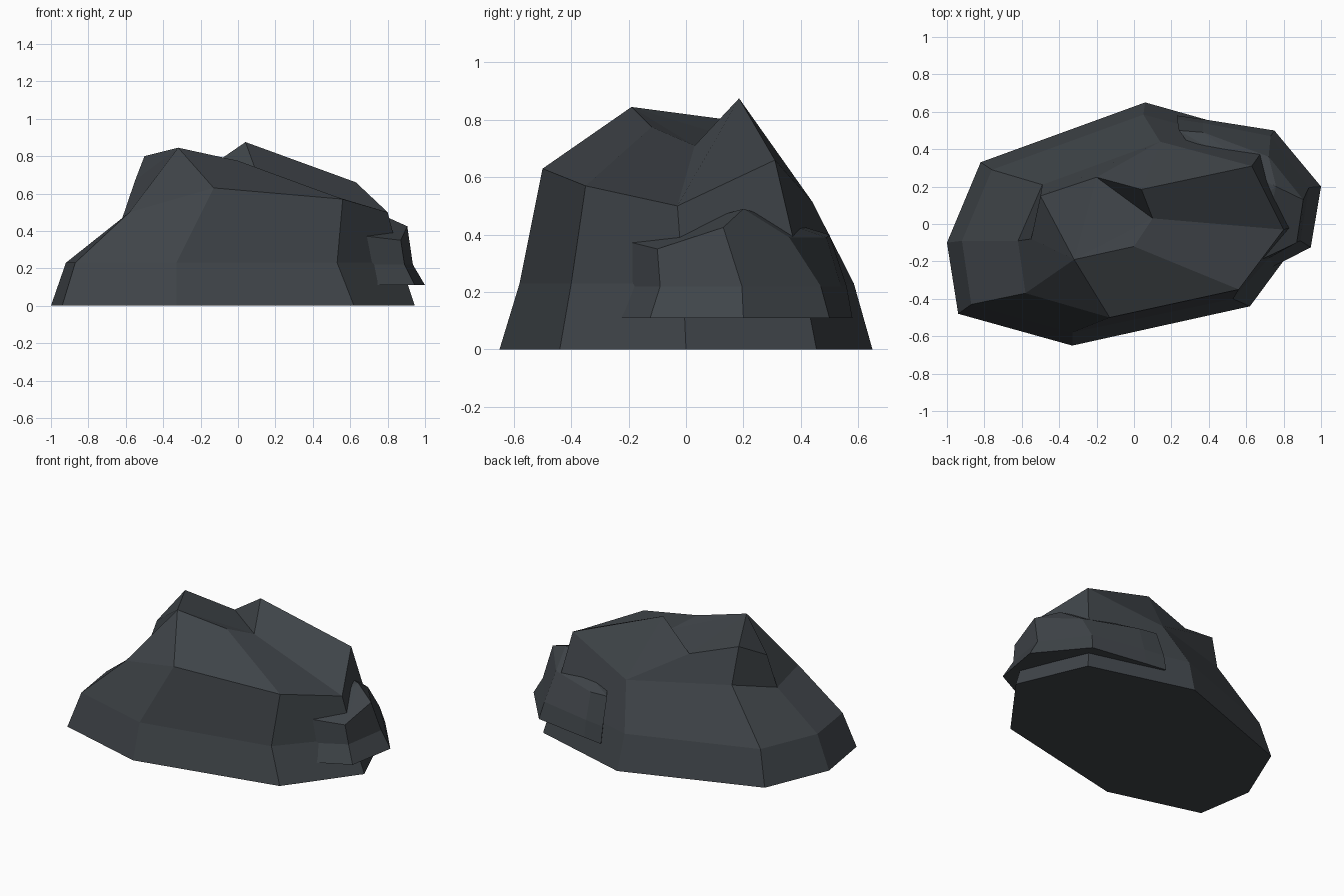
import bpy, bmesh

if "Cube" in bpy.data.objects:
    bpy.data.objects.remove(bpy.data.objects["Cube"])

slate = bpy.data.materials.new("dark slate")
slate.diffuse_color = (0.05, 0.058, 0.066, 1)
slate.use_nodes = True
slate.node_tree.nodes["Principled BSDF"].inputs["Base Color"].default_value = slate.diffuse_color


def rock(name, rings, cap=None):
    """Skin closed rings from bottom to top; cap(bm, top_ring) closes the top."""
    bm = bmesh.new()
    loops = [[bm.verts.new(p) for p in ring] for ring in rings]
    for low, high in zip(loops, loops[1:]):
        n = len(low)
        for i in range(n):
            j = (i + 1) % n
            bm.faces.new((low[i], low[j], high[j], high[i]))
    bm.faces.new(loops[0][::-1])
    if cap:
        cap(bm, loops[-1])
    else:
        bm.faces.new(loops[-1])
    bmesh.ops.triangulate(bm, faces=[f for f in bm.faces if len(f.verts) > 4])
    bmesh.ops.recalc_face_normals(bm, faces=bm.faces)
    mesh = bpy.data.meshes.new(name)
    bm.to_mesh(mesh)
    bm.free()
    mesh.materials.append(slate)
    ob = bpy.data.objects.new(name, mesh)
    bpy.context.collection.objects.link(ob)
    return ob


def flat(points, z):
    return [(x, y, z) for x, y in points]


# Main boulder: foot, belt and shoulder outlines
foot = flat([(-1, -.10), (-.94, -.48), (-.33, -.65), (.62, -.44),
             (.945, 0), (.75, .455), (.06, .65), (-.82, .33)], 0)
belt = flat([(-.92, -.09), (-.87, -.43), (-.33, -.58), (.53, -.40),
             (.87, -.01), (.70, .41), (.05, .585), (-.76, .29)], .23)
shoulder = [(-.62, -.09, .465), (-.58, -.37, .50), (-.13, -.50, .63), (.56, -.35, .57),
            (.80, -.03, .50), (.63, .31, .66), (.14, .44, .515), (-.49, .21, .56)]


# Two peaks with a saddle between them
def crest(bm, r):
    p1, q, v, p2, b, c, d = [bm.verts.new(p) for p in (
        (-.32, -.19, .845), (0, -.12, .775), (.10, .03, .71), (.04, .185, .875),
        (-.20, .25, .71), (-.50, .15, .80), (-.55, -.08, .67))]
    for face in ((r[0], r[1], p1, d), (r[1], r[2], p1), (r[2], r[3], q, p1),
                 (r[3], r[4], v, q), (r[4], r[5], p2, v), (r[5], r[6], p2),
                 (r[6], b, p2), (r[6], r[7], c, b), (r[7], r[0], d, c),
                 (p1, q, v), (p1, v, b), (v, p2, b), (p1, b, c), (p1, c, d)):
        bm.faces.new(face)


rock("main_boulder", [foot, belt, shoulder], crest)

# Ledge rock hugging the right and back-right side; inner points are buried
inner = [(.35, .35), (.5, 0)]
ledge_foot = flat([(.70, -.25), (.945, -.125), (1, .20), (.75, .50),
                   (.37, .56), (.23, .58)] + inner, .11)
ledge_belt = flat([(.69, -.20), (.89, -.09), (.935, .195), (.73, .47),
                   (.37, .54), (.23, .56)] + inner, .22)
ledge_rim = [(.66, -.20, .375), (.87, -.10, .35), (.905, .13, .425), (.72, .36, .39),
             (.37, .49, .39), (.24, .50, .40), (.35, .35, .42), (.5, 0, .42)]


def ledge_top(bm, r):
    mid = bm.verts.new((.76, .20, .49))
    for i in range(len(r)):
        bm.faces.new((r[i], r[(i + 1) % len(r)], mid))


rock("side_ledge", [ledge_foot, ledge_belt, ledge_rim], ledge_top)
